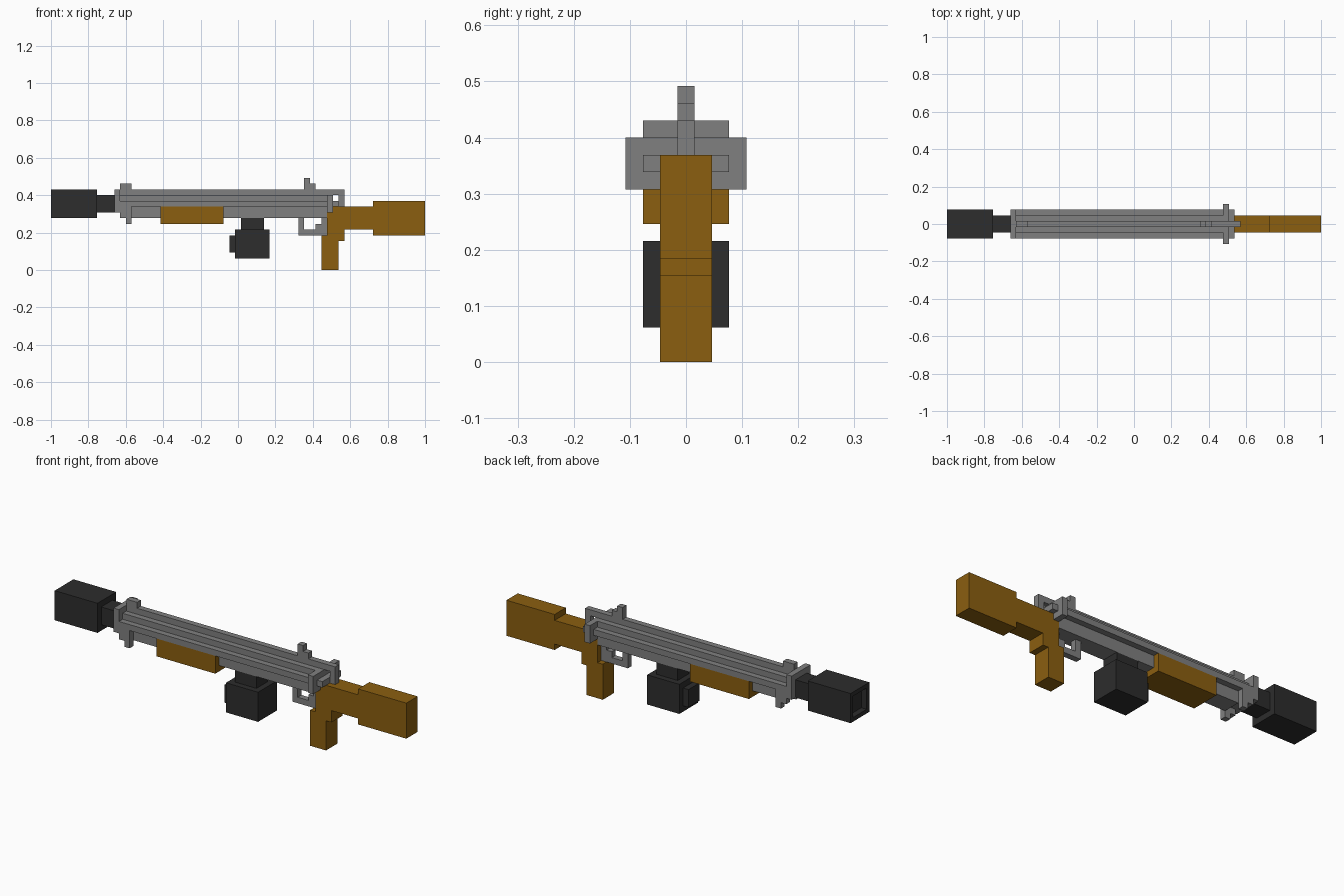
import bpy, bmesh
from mathutils import Matrix, Vector

if "Cube" in bpy.data.objects:
    bpy.data.objects.remove(bpy.data.objects["Cube"])

U = 2 / 65          # one grid block
X0 = 32.5           # centres the model on x


def material(name, rgb):
    m = bpy.data.materials.new(name)
    m.diffuse_color = (*rgb, 1)
    m.use_nodes = True
    m.node_tree.nodes["Principled BSDF"].inputs["Base Color"].default_value = m.diffuse_color
    return m


STEEL = material("grey steel", (0.216, 0.216, 0.216))
WOOD = material("brown wood", (0.258, 0.114, 0.005))
BLACK = material("black metal", (0.026, 0.026, 0.026))


def part(name, mat, *boxes, recess=False):
    """Boxes are (x0, x1, y0, y1, z0, z1) in blocks; recess sinks a square hole in the -x end."""
    bm = bmesh.new()
    for x0, x1, y0, y1, z0, z1 in boxes:
        centre = Vector(((x0 + x1) / 2 - X0, (y0 + y1) / 2, (z0 + z1) / 2)) * U
        size = Vector((x1 - x0, y1 - y0, z1 - z0)) * U
        bmesh.ops.create_cube(bm, size=1, matrix=Matrix.LocRotScale(centre, None, size))
    if recess:
        bm.normal_update()
        end = min(bm.faces, key=lambda f: f.calc_center_median().x)
        bmesh.ops.inset_region(bm, faces=[end], thickness=U)
        inner = bmesh.ops.extrude_discrete_faces(bm, faces=[end])["faces"][0]
        bmesh.ops.translate(bm, verts=inner.verts, vec=(U, 0, 0))
    mesh = bpy.data.meshes.new(name)
    bm.to_mesh(mesh)
    bm.free()
    mesh.materials.append(mat)
    ob = bpy.data.objects.new(name, mesh)
    bpy.context.collection.objects.link(ob)
    return ob


# Barrel end
part("muzzle", BLACK, (0, 8, -2.5, 2.5, 9, 14), recess=True)
part("barrel", BLACK, (8, 11, -1.5, 1.5, 10, 13))

# Stepped receiver
part("front_plate", STEEL, (11, 12, -2.5, 2.5, 10, 14))
part("side_rails", STEEL, (12, 50, -2.5, 2.5, 11, 12))
part("receiver_upper", STEEL, (12, 48, -1.5, 1.5, 12, 13))
part("receiver_lower", STEEL, (12, 14, -1.5, 1.5, 10, 11), (14, 48, -1.5, 1.5, 9, 11))
part("top_ridge", STEEL, (12, 50, -0.5, 0.5, 13, 14), (50, 51, -0.5, 0.5, 11, 14))
part("rear_plate", STEEL, (48, 49, -3.5, 3.5, 10, 13))

# Sights
part("front_sight", STEEL, (12, 14, -0.5, 0.5, 14, 15))
part("rear_sight", STEEL, (44, 45, -0.5, 0.5, 14, 16), (45, 46, -0.5, 0.5, 14, 15))

# Lugs on both sides under the front plate
for side, y in (("left", 1.5), ("right", -2.5)):
    part("lug_" + side, STEEL, (12, 14, y, y + 1, 9, 11), (13, 14, y, y + 1, 8, 9))

# Trigger and guard
part("trigger_guard", STEEL, (43, 44, -0.5, 0.5, 7, 9), (43, 48, -0.5, 0.5, 6, 7))
part("trigger", STEEL, (47, 48, -0.5, 0.5, 8, 9), (46, 48, -0.5, 0.5, 7, 8))

# Magazine
part("magazine", BLACK, (32, 38, -2.5, 2.5, 2, 7))
part("magazine_neck", BLACK, (33, 37, -1.5, 1.5, 7, 9))
part("magazine_knob", BLACK, (31, 32, -1.5, 1.5, 3, 6))

# Wooden furniture
part("foregrip", WOOD, (19, 30, -2.5, 2.5, 8, 11))
part("pistol_grip", WOOD, (47, 50, -1.5, 1.5, 0, 6), (48, 51, -1.5, 1.5, 5, 7))
part("stock_wrist", WOOD, (48, 56, -1.5, 1.5, 7, 11))
part("stock_butt", WOOD, (56, 65, -1.5, 1.5, 6, 12))
